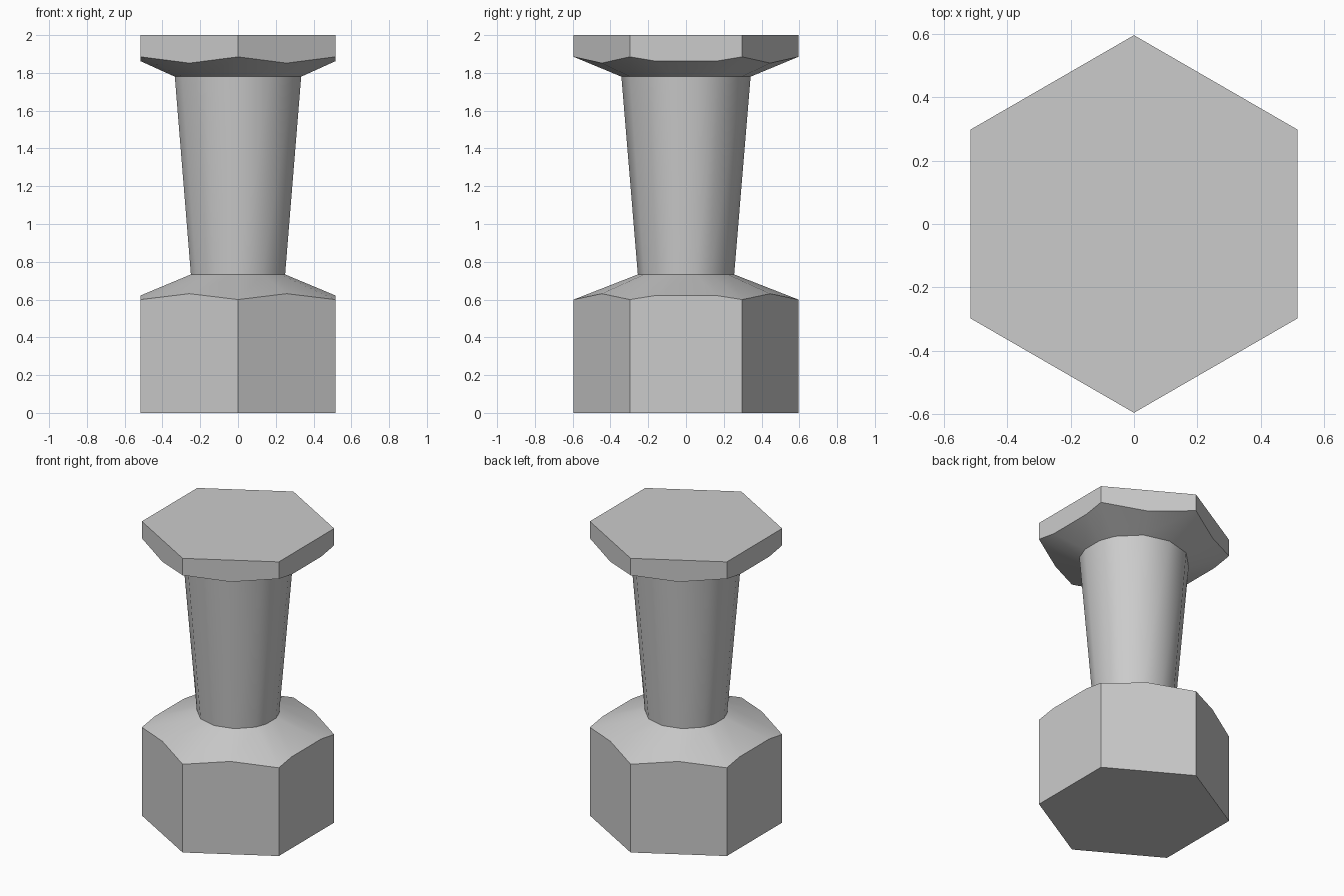
import bpy
import bmesh
from math import radians, cos, sin

cube = bpy.data.objects.get("Cube")
if cube:
    bpy.data.objects.remove(cube)

# Plain grey material
grey = bpy.data.materials.new("light_grey")
grey.use_nodes = True
colour = (0.6, 0.6, 0.6, 1)
grey.diffuse_color = colour
grey.node_tree.nodes["Principled BSDF"].inputs["Base Color"].default_value = colour

FLAT = 0.515              # centre to a flat of the hexagon
CORNER = FLAT / cos(radians(30))


def angles(split):
    """Hexagon corners, one point per slanted side, two per x-facing side."""
    half = [-split, split, 30, 60, 90, 120, 150]
    return [radians(a + turn) for turn in (0, 180) for a in half]


def circle_ring(radius, z):
    return [(radius * cos(a), radius * sin(a), z) for a in angles(12)]


def hex_ring(height):
    """Hexagon outline; height is a function of the distance from the axis."""
    ring = []
    for a in angles(17):
        off = (a + radians(30)) % radians(60) - radians(30)
        r = FLAT / cos(off)
        ring.append((r * cos(a), r * sin(a), height(r)))
    return ring


def cone(inner_r, inner_z, corner_z):
    """Height along a chamfer cone from the shaft out to the hexagon corners."""
    slope = (corner_z - inner_z) / (CORNER - inner_r)
    return lambda r: inner_z + (r - inner_r) * slope


def loft(name, rings, cap_bottom=False, cap_top=False):
    bm = bmesh.new()
    loops = [[bm.verts.new(p) for p in ring] for ring in rings]
    for low, high in zip(loops, loops[1:]):
        n = len(low)
        for i in range(n):
            j = (i + 1) % n
            bm.faces.new((low[i], low[j], high[j], high[i]))
    if cap_bottom:
        bm.faces.new(loops[0][::-1])
    if cap_top:
        bm.faces.new(loops[-1])
    mesh = bpy.data.meshes.new(name)
    bm.to_mesh(mesh)
    bm.free()
    mesh.materials.append(grey)
    obj = bpy.data.objects.new(name, mesh)
    bpy.context.collection.objects.link(obj)
    bpy.ops.object.select_all(action="DESELECT")
    obj.select_set(True)
    bpy.context.view_layer.objects.active = obj
    bpy.ops.object.shade_smooth_by_angle(angle=radians(40))
    return obj


shaft_bottom = circle_ring(0.255, 0.733)
shaft_top = circle_ring(0.342, 1.78)

# Thick hexagonal base with a conical chamfer
loft("hex_base",
     [hex_ring(lambda r: 0), hex_ring(cone(0.255, 0.733, 0.6)), shaft_bottom],
     cap_bottom=True)

# Tapered round shaft
loft("tapered_shaft", [shaft_bottom, shaft_top])

# Thin hexagonal head with a conical underside
loft("hex_head",
     [shaft_top, hex_ring(cone(0.342, 1.78, 1.885)), hex_ring(lambda r: 2)],
     cap_top=True)
